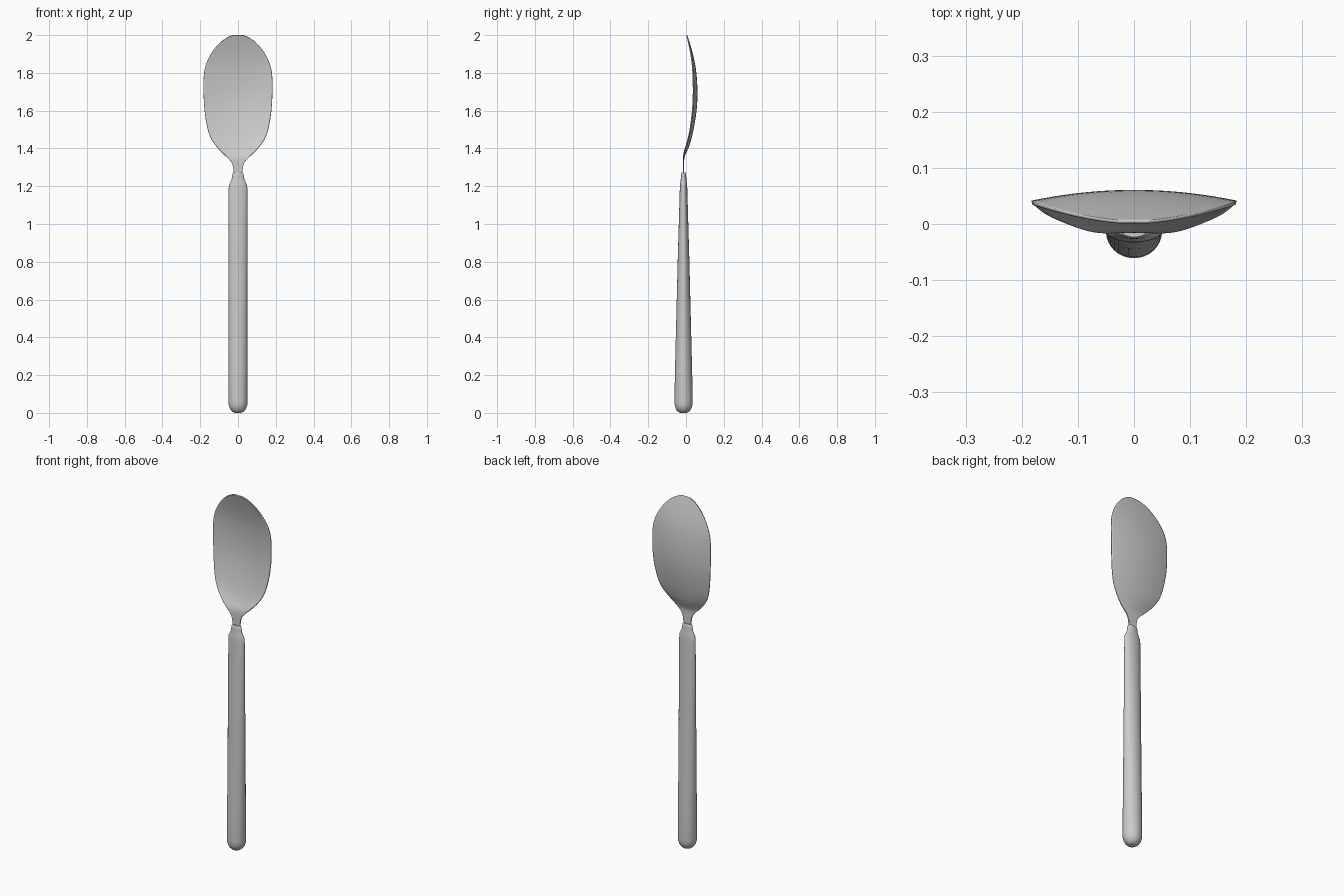
import bpy, math

if "Cube" in bpy.data.objects:
    bpy.data.objects.remove(bpy.data.objects["Cube"])


def make_object(name, verts, faces):
    mesh = bpy.data.meshes.new(name)
    mesh.from_pydata(verts, [], faces)
    mesh.update()
    obj = bpy.data.objects.new(name, mesh)
    bpy.context.collection.objects.link(obj)
    bpy.context.view_layer.objects.active = obj
    obj.select_set(True)
    bpy.ops.object.shade_smooth_by_angle(angle=math.radians(40))
    obj.select_set(False)
    return obj


# Handle: elliptical sections (z, half width, half depth), round end, tapering depth
SIDES = 32
Y0 = -0.013
sections = [(0.0, 0.016, 0.016), (0.004, 0.026, 0.026), (0.014, 0.037, 0.036),
            (0.028, 0.045, 0.043), (0.042, 0.049, 0.047), (0.06, 0.05, 0.048),
            (0.2, 0.05, 0.046), (0.8, 0.05, 0.031), (1.18, 0.05, 0.020),
            (1.205, 0.048, 0.019), (1.22, 0.041, 0.017), (1.235, 0.034, 0.015),
            (1.255, 0.031, 0.014), (1.266, 0.029, 0.013), (1.272, 0.022, 0.010)]
verts = [(rx * math.cos(2 * math.pi * k / SIDES), Y0 + ry * math.sin(2 * math.pi * k / SIDES), z)
         for z, rx, ry in sections for k in range(SIDES)]
faces = [(r * SIDES + k, r * SIDES + (k + 1) % SIDES,
          (r + 1) * SIDES + (k + 1) % SIDES, (r + 1) * SIDES + k)
         for r in range(len(sections) - 1) for k in range(SIDES)]
faces.append(tuple(reversed(range(SIDES))))
faces.append(tuple(range((len(sections) - 1) * SIDES, len(sections) * SIDES)))
make_object("handle", verts, faces)

# Neck and dished bowl: rows (z, half width, y at centre, y at rim)
rows = [(1.25, 0.023, -0.013, -0.013), (1.30, 0.024, -0.013, -0.013),
        (1.33, 0.034, -0.013, -0.014), (1.355, 0.060, -0.012, -0.014),
        (1.38, 0.086, 0.000, -0.010), (1.41, 0.114, 0.014, 0.000),
        (1.45, 0.143, 0.026, 0.012), (1.50, 0.162, 0.038, 0.022),
        (1.60, 0.178, 0.055, 0.036), (1.70, 0.183, 0.060, 0.040),
        (1.80, 0.182, 0.053, 0.037), (1.85, 0.169, 0.045, 0.033),
        (1.90, 0.145, 0.034, 0.026), (1.95, 0.108, 0.020, 0.016),
        (1.985, 0.065, 0.009, 0.008), (2.0, 0.028, 0.004, 0.004)]
COLS = 12
verts = []
for z, w, yc, yr in rows:
    for k in range(COLS + 1):
        t = 2 * k / COLS - 1
        verts.append((w * t, yc + (yr - yc) * t * t, z))
n = COLS + 1
faces = [(r * n + k, r * n + k + 1, (r + 1) * n + k + 1, (r + 1) * n + k)
         for r in range(len(rows) - 1) for k in range(COLS)]
bowl = make_object("bowl", verts, faces)
sub = bowl.modifiers.new("smooth", 'SUBSURF')
sub.levels = sub.render_levels = 2
# thin metal sheet
solid = bowl.modifiers.new("thickness", 'SOLIDIFY')
solid.thickness = 0.006
solid.offset = 0
